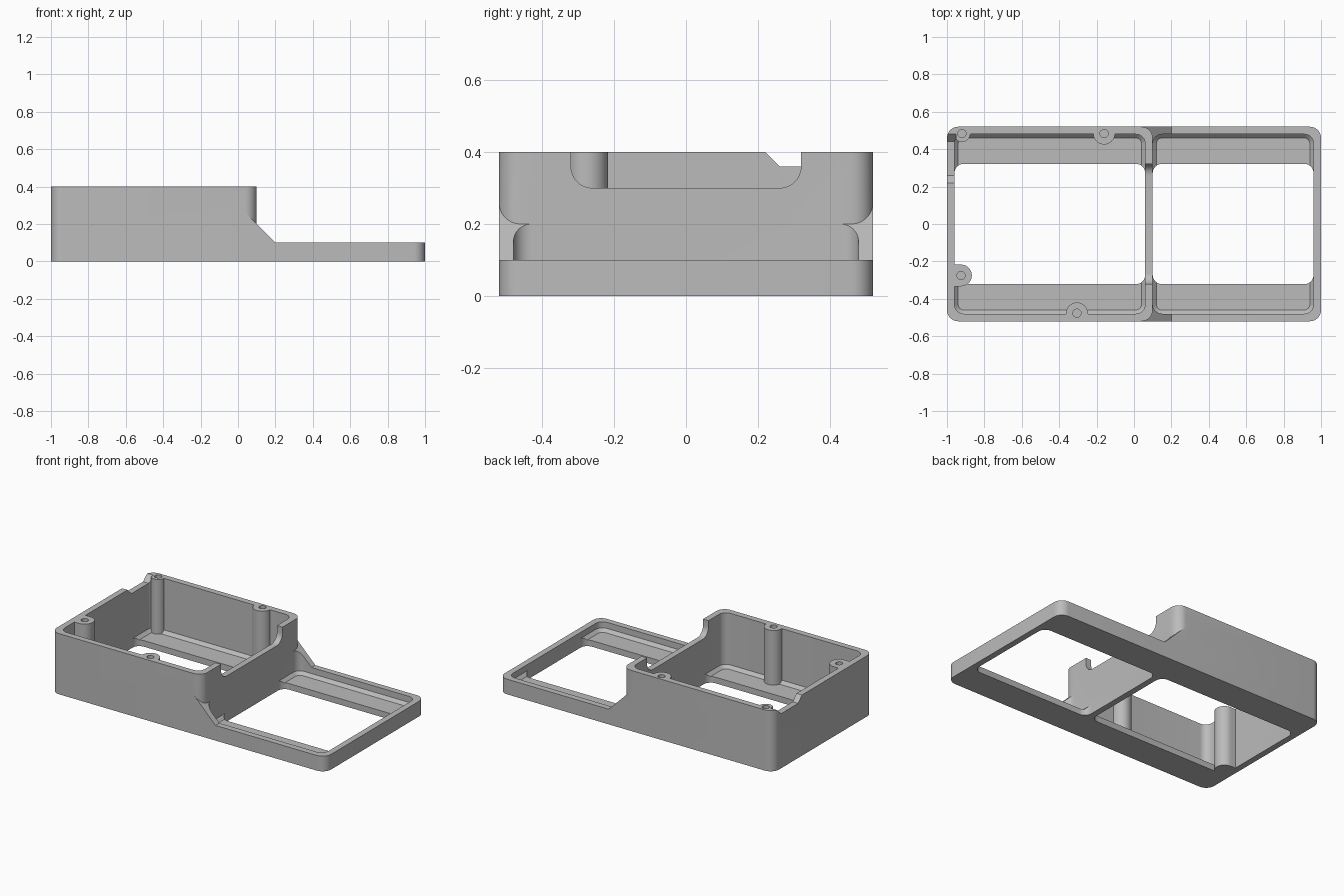
import bpy, bmesh, math

if "Cube" in bpy.data.objects:
    bpy.data.objects.remove(bpy.data.objects["Cube"])

grey = bpy.data.materials.new("plain grey")
grey.diffuse_color = (0.5, 0.5, 0.5, 1)
grey.use_nodes = True
grey.node_tree.nodes["Principled BSDF"].inputs["Base Color"].default_value = grey.diffuse_color


def loft(name, loops):
    """Closed solid through matching loops of 3D points."""
    bm = bmesh.new()
    rows = [[bm.verts.new(p) for p in loop] for loop in loops]
    n = len(rows[0])
    for a, b in zip(rows, rows[1:]):
        for i in range(n):
            j = (i + 1) % n
            bm.faces.new((a[i], a[j], b[j], b[i]))
    bm.faces.new(rows[0][::-1])
    bm.faces.new(rows[-1])
    bmesh.ops.recalc_face_normals(bm, faces=bm.faces)
    me = bpy.data.meshes.new(name)
    bm.to_mesh(me)
    bm.free()
    me.materials.append(grey)
    ob = bpy.data.objects.new(name, me)
    bpy.context.collection.objects.link(ob)
    return ob


def arc(cx, cy, r, a0, a1, n=8):
    return [(cx + r * math.cos(math.radians(a0 + (a1 - a0) * i / n)),
             cy + r * math.sin(math.radians(a0 + (a1 - a0) * i / n))) for i in range(n + 1)]


def rounded_block(name, x0, x1, y, r, levels):
    """Rounded rectangle stacked at (z, inset) levels."""
    loops = []
    for z, inset in levels:
        q = r - inset
        pts = (arc(x1 - r, y - r, q, 0, 90) + arc(x0 + r, y - r, q, 90, 180)
               + arc(x0 + r, r - y, q, 180, 270) + arc(x1 - r, r - y, q, 270, 360))
        loops.append([(px, py, z) for px, py in pts])
    return loft(name, loops)


def combine(target, tool, op):
    mod = target.modifiers.new(op, 'BOOLEAN')
    mod.operation, mod.solver, mod.object = op, 'EXACT', tool
    bpy.context.view_layer.objects.active = target
    bpy.ops.object.modifier_apply(modifier=mod.name)
    bpy.data.objects.remove(tool)


# outer shell: low tray, tall box and sloped gusset
case = rounded_block("case", -1, 1, 0.52, 0.06, [(0, 0), (0.1, 0)])
combine(case, rounded_block("box", -1, 0.1, 0.52, 0.06, [(0, 0), (0.4, 0)]), 'UNION')
slope = [(0, 0), (0.2, 0), (0.2, 0.1), (0, 0.3)]
combine(case, loft("gusset", [[(x, y, z) for x, z in slope] for y in (-0.52, 0.52)]), 'UNION')

# cavities with a chamfered floor edge, and the floor windows
for x0, x1 in ((-0.96, 0.06), (0.1, 0.96)):
    combine(case, rounded_block("cavity", x0, x1, 0.48, 0.05,
                                [(0.04, 0.02), (0.06, 0), (0.6, 0)]), 'DIFFERENCE')
    combine(case, rounded_block("window", x0, x1, 0.322, 0.05,
                                [(-0.1, 0), (0.2, 0)]), 'DIFFERENCE')

# screw posts: half-round columns backed into the walls (x, y, radius, facing angle)
posts = [(-0.92, 0.483, 0.045, -90), (-0.16, 0.483, 0.058, -90),
         (-0.305, -0.477, 0.058, 90), (-0.925, -0.275, 0.058, 0)]
for x, y, r, face in posts:
    pts = arc(x, y, r, face - 90, face + 90, 16)
    back = 0.025 if face else 0.06
    bx = -back * math.cos(math.radians(face))
    by = -back * math.sin(math.radians(face))
    pts += [(pts[-1][0] + bx, pts[-1][1] + by), (pts[0][0] + bx, pts[0][1] + by)]
    combine(case, loft("post", [[(px, py, z) for px, py in pts] for z in (0, 0.4)]), 'UNION')
for x, y, r, face in posts:
    ring = arc(x, y, 0.022, 0, 360, 20)[:-1]
    combine(case, loft("hole", [[(px, py, z) for px, py in ring] for z in (0.2, 0.6)]), 'DIFFERENCE')

# wide rounded notch in the dividing wall
notch = [(-0.32, 0.6)] + arc(-0.26, 0.36, 0.06, 180, 270) + arc(0.26, 0.36, 0.06, 270, 360) + [(0.32, 0.6)]
combine(case, loft("wall_notch", [[(x, y, z) for y, z in notch] for x in (0.0, 0.2)]), 'DIFFERENCE')

# chamfered cable notch in the end wall
cable = [(0.20, 0.42), (0.26, 0.36), (0.44, 0.36), (0.50, 0.42)]
combine(case, loft("cable_notch", [[(x, y, z) for y, z in cable] for x in (-1.1, -0.953)]), 'DIFFERENCE')

case.select_set(True)
bpy.context.view_layer.objects.active = case
bpy.ops.object.shade_smooth_by_angle(angle=math.radians(30))
